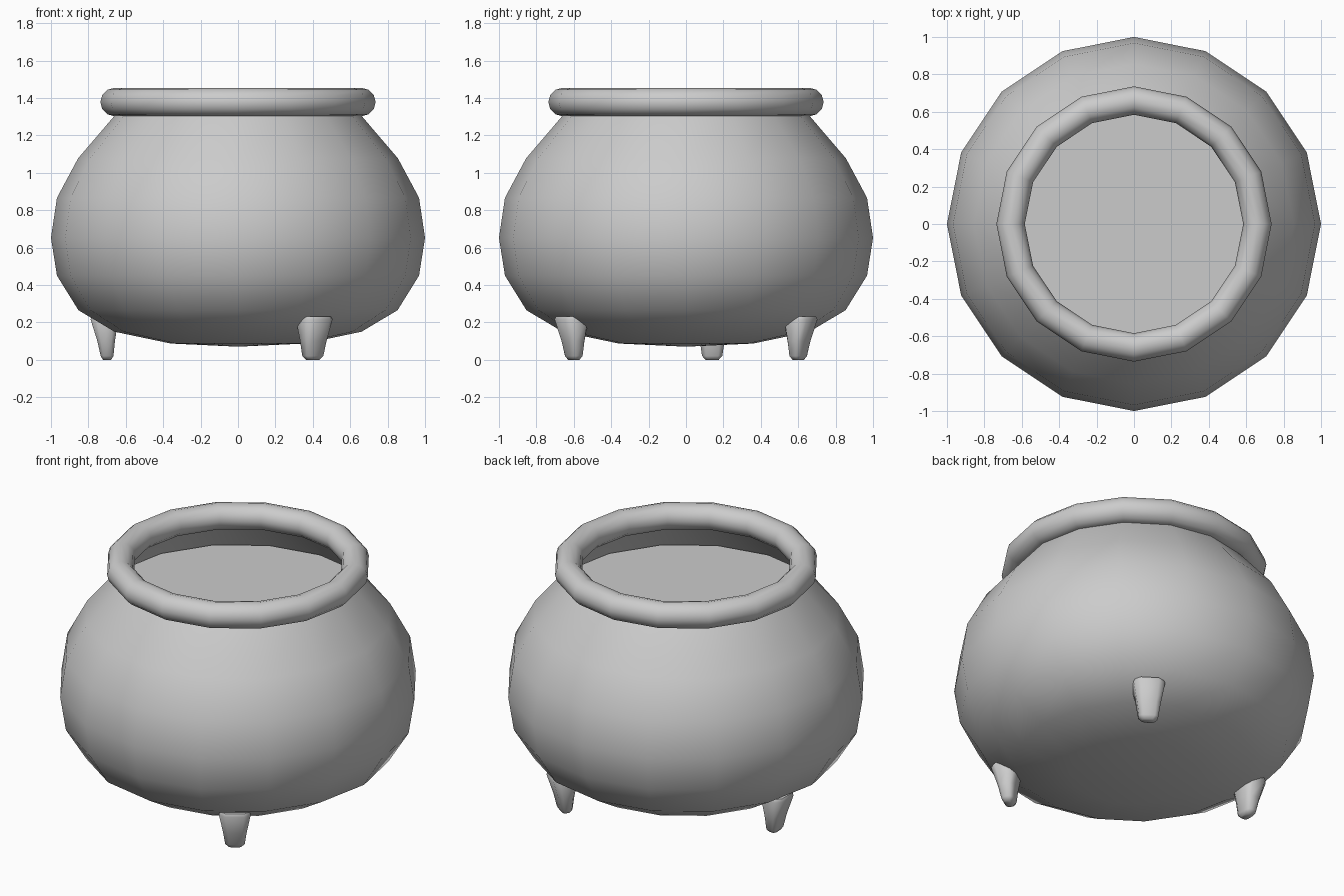
import bpy, bmesh
from math import cos, sin, pi, radians, atan2

if "Cube" in bpy.data.objects:
    bpy.data.objects.remove(bpy.data.objects["Cube"])

SIDES = 16


def finish(name, bm, angle=50):
    bmesh.ops.recalc_face_normals(bm, faces=bm.faces)
    me = bpy.data.meshes.new(name)
    bm.to_mesh(me)
    bm.free()
    ob = bpy.data.objects.new(name, me)
    bpy.context.collection.objects.link(ob)
    bpy.ops.object.select_all(action='DESELECT')
    ob.select_set(True)
    bpy.context.view_layer.objects.active = ob
    bpy.ops.object.shade_smooth_by_angle(angle=radians(angle))
    return ob


def bridge(bm, a, b):
    n = len(a)
    for i in range(n):
        bm.faces.new((a[i], a[(i + 1) % n], b[(i + 1) % n], b[i]))


def circle(bm, r, z):
    return [bm.verts.new((r * cos(2 * pi * i / SIDES), r * sin(2 * pi * i / SIDES), z))
            for i in range(SIDES)]


# Round pot body, open at the neck
profile = [(0.36, 0.087), (0.66, 0.15), (0.853, 0.265), (0.968, 0.45), (1.0, 0.652),
           (0.968, 0.866), (0.855, 1.077), (0.66, 1.305)]
bm = bmesh.new()
rings = [circle(bm, r, z) for r, z in profile]
for a, b in zip(rings, rings[1:]):
    bridge(bm, a, b)
pole = bm.verts.new((0, 0, 0.07))
for i in range(SIDES):
    bm.faces.new((pole, rings[0][(i + 1) % SIDES], rings[0][i]))
finish("pot_body", bm)

# Rolled rim
bpy.ops.mesh.primitive_torus_add(major_segments=SIDES, minor_segments=12,
                                 major_radius=0.66, minor_radius=0.076,
                                 location=(0, 0, 1.378))
rim = bpy.context.object
rim.name = "rim"
bpy.ops.object.shade_smooth_by_angle(angle=radians(60))

# Flat surface of the contents
bm = bmesh.new()
bm.faces.new(circle(bm, 0.79, 1.14))
bm.normal_update()
finish("contents_surface", bm)


# Short tapered feet: z, inner offset, outer offset, half width
foot_rings = [(0.0, -0.022, 0.022, 0.035), (0.02, -0.034, 0.034, 0.054),
              (0.10, -0.042, 0.052, 0.066), (0.215, -0.06, 0.088, 0.088),
              (0.232, -0.06, 0.082, 0.082)]


def foot(name, x, y, facing):
    bm = bmesh.new()
    loops = []
    ca, sa = cos(facing), sin(facing)
    for z, inner, outer, half in foot_rings:
        mid, depth = (inner + outer) / 2, (outer - inner) / 2
        loop = []
        for u, v in ((1, -.6), (1, .6), (.6, 1), (-.6, 1),
                     (-1, .6), (-1, -.6), (-.6, -1), (.6, -1)):
            p, q = mid + depth * u, half * v
            loop.append(bm.verts.new((x + p * ca - q * sa, y + p * sa + q * ca, z)))
        loops.append(loop)
    for a, b in zip(loops, loops[1:]):
        bridge(bm, a, b)
    bm.faces.new(loops[0])
    bm.faces.new(loops[-1])
    finish(name, bm, 60)


foot("front_foot", 0.40, -0.60, atan2(-0.60, 0.40))
foot("back_foot", 0.40, 0.60, atan2(0.60, 0.40))
foot("left_foot", -0.70, 0.14, pi)
